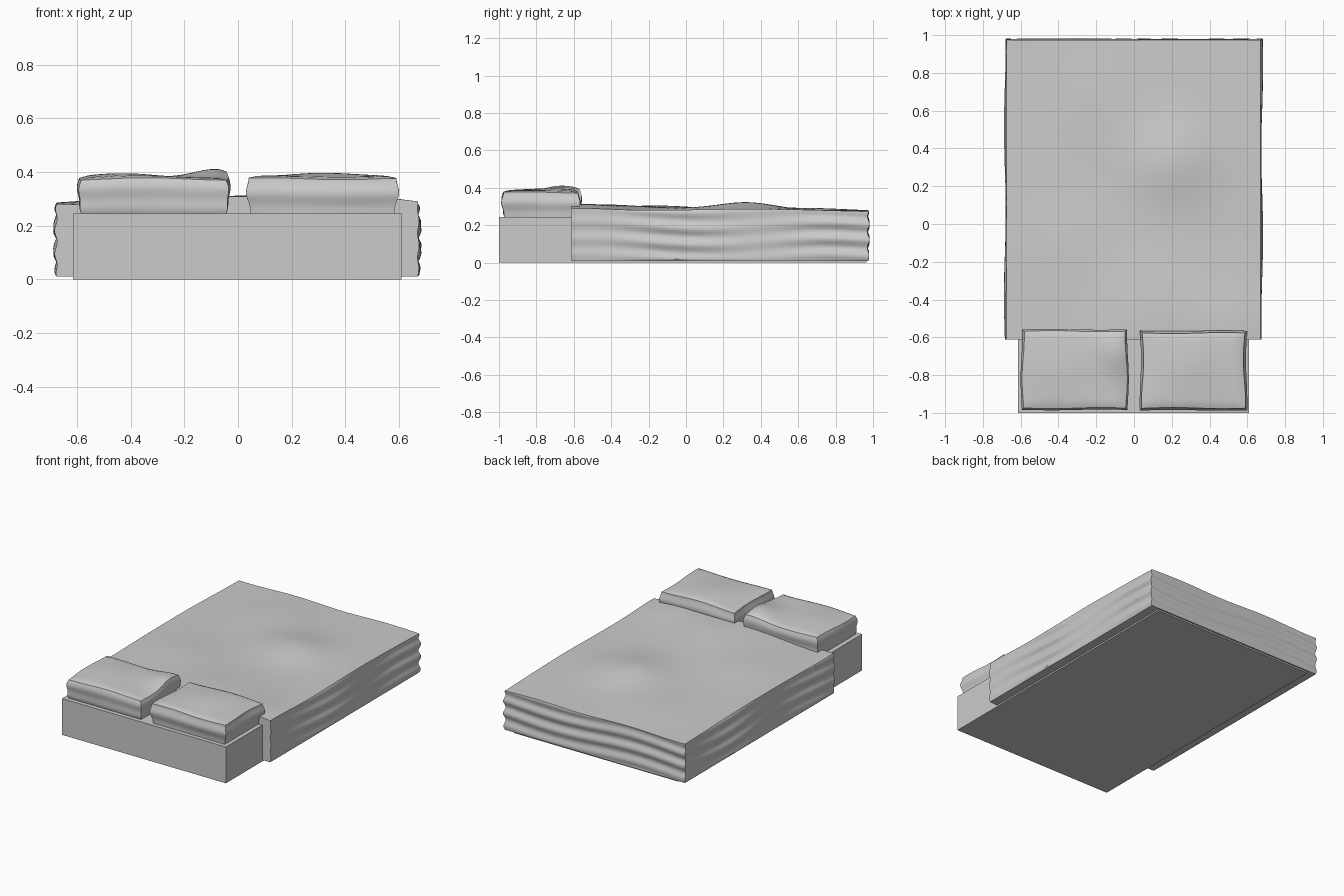
import bpy, bmesh
from math import sin, cos, exp, pi

if "Cube" in bpy.data.objects:
    bpy.data.objects.remove(bpy.data.objects["Cube"])


def box(name, lo, hi, cuts=0, shape=None):
    """Box between two corners, optionally subdivided and softened by shape(u, v, w, co)."""
    bm = bmesh.new()
    bmesh.ops.create_cube(bm, size=1)
    if cuts:
        bmesh.ops.subdivide_edges(bm, edges=bm.edges[:], cuts=cuts, use_grid_fill=True)
    for v in bm.verts:
        t = [c + 0.5 for c in v.co]
        v.co = [a + (b - a) * k for a, b, k in zip(lo, hi, t)]
        if shape:
            shape(v.co, *t)
    mesh = bpy.data.meshes.new(name)
    bm.to_mesh(mesh)
    bm.free()
    obj = bpy.data.objects.new(name, mesh)
    bpy.context.collection.objects.link(obj)
    if shape:
        bpy.context.view_layer.objects.active = obj
        obj.select_set(True)
        bpy.ops.object.shade_smooth_by_angle(angle=0.7)
        obj.select_set(False)
    return obj


def bump(x, y, cx, cy, r, h):
    return h * exp(-((x - cx) ** 2 + (y - cy) ** 2) / r ** 2)


# bed base
box("bed_base", (-0.615, -1.0, 0), (0.61, 0.965, 0.245))


# blanket: rolling top, horizontal folds down the sides
def drape(co, u, v, w):
    x, y = co.x, co.y
    top = (bump(x, y, 0.2, 0.33, 0.22, 0.04) + bump(x, y, 0.05, -0.5, 0.35, 0.033)
           + bump(x, y, -0.35, -0.1, 0.25, 0.017) + bump(x, y, 0.5, -0.55, 0.2, 0.018)
           + bump(x, y, -0.2, 0.65, 0.25, 0.01) - 0.008 * max(0, v - 0.6) / 0.4
           + 0.004 * sin(9 * x + 4 * y))
    co.z += top * w ** 3
    fold = sin(pi * w) ** 0.3 if 0 < w < 1 else 0
    side = 2 * u - 1
    ripple = 0.006 + 0.008 * sin(6.2 * pi * w + 1.3 * sin(5 * y + side) + 0.7)
    ripple *= 0.65 + 0.35 * sin(7 * y + 2 * side)
    co.x += side ** 9 * ripple * fold
    back = 0.006 * sin(6.2 * pi * w + 1.2 * sin(5 * x))
    co.y += v ** 9 * back * fold


box("blanket", (-0.675, -0.612, 0.01), (0.67, 0.975, 0.283), 30, drape)


# pillows: slightly puffed sides and gently lumpy tops
def make_pillow(name, lo, hi, lumps, phase):
    def puff(co, u, v, w):
        x, y = co.x, co.y
        top = sum(bump(x, y, *l) for l in lumps) + 0.004 * sin(11 * x + 8 * y + phase)
        co.z += top * w
        a, b = 2 * u - 1, 2 * v - 1
        swell = 0.008 * sin(pi * w) + 0.003 * sin(3 * pi * w + phase)
        co.x += a ** 7 * (swell + 0.006 * sin(14 * y + phase) * w)
        co.y += b ** 7 * (swell + 0.003 * sin(12 * x + phase) * w)
        # tuck the rim in at the bottom and round it at the top
        tuck = 0.008 * (1 - w) ** 2
        co.x -= a * tuck
        co.y -= b * tuck
        co.z -= 0.009 * w * max(a ** 12, b ** 12)
    return box(name, lo, hi, 18, puff)


make_pillow("left_pillow", (-0.588, -0.976, 0.24), (-0.04, -0.566, 0.383),
            [(-0.08, -0.67, 0.12, 0.028), (-0.4, -0.75, 0.15, 0.01)], 0.5)
make_pillow("right_pillow", (0.043, -0.977, 0.24), (0.587, -0.575, 0.383),
            [(0.28, -0.75, 0.16, 0.016)], 2.2)
